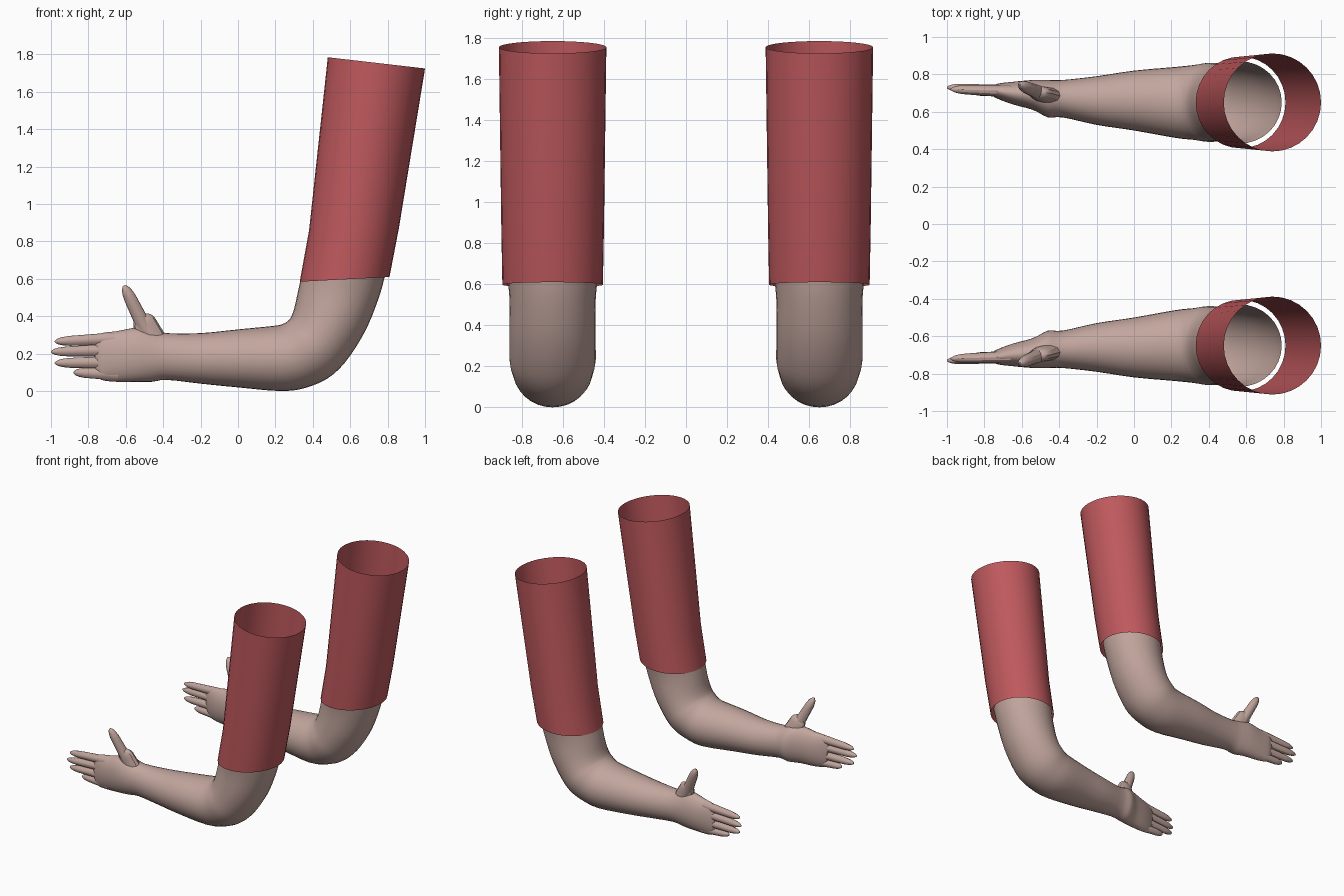
import bpy
import bmesh
from math import cos, sin, pi, sqrt
from mathutils import Vector

cube = bpy.data.objects.get("Cube")
if cube:
    bpy.data.objects.remove(cube, do_unlink=True)


def make_material(name, colour):
    mat = bpy.data.materials.new(name)
    mat.use_nodes = True
    mat.diffuse_color = colour
    mat.node_tree.nodes["Principled BSDF"].inputs["Base Color"].default_value = colour
    return mat


skin = make_material("skin", (0.54, 0.38, 0.34, 1))
cloth = make_material("red cloth", (0.52, 0.10, 0.11, 1))


def refine(rings, steps):
    """Insert smooth in-between sections along a list of sections."""
    rings = [Vector(r) for r in rings]
    result = []
    for i in range(len(rings) - 1):
        before, start = rings[max(i - 1, 0)], rings[i]
        end, after = rings[i + 1], rings[min(i + 2, len(rings) - 1)]
        for step in range(steps):
            t = step / steps
            result.append(start + 0.5 * t * (
                (end - before)
                + t * (2 * before - 5 * start + 4 * end - after)
                + t * t * (3 * start - before - 3 * end + after)))
    return result + [rings[-1]]


def loft(bm, rings, sides, side, close_end=True):
    """Skin oval sections: upper x, z, lower x, z, centre y, half width in y."""
    loops = []
    for ux, uz, lx, lz, yc, half in rings:
        middle = Vector(((ux + lx) / 2, yc, (uz + lz) / 2))
        reach = Vector(((ux - lx) / 2, 0, (uz - lz) / 2))
        loop = []
        for k in range(sides):
            angle = 2 * pi * k / sides
            point = middle + reach * cos(angle) + Vector((0, half * sin(angle), 0))
            loop.append(bm.verts.new((point.x, point.y * side, point.z)))
        loops.append(loop)
    for a, b in zip(loops, loops[1:]):
        for k in range(sides):
            n = (k + 1) % sides
            bm.faces.new((a[k], a[n], b[n], b[k]))
    if close_end:
        bm.faces.new(loops[-1])


def digit(bm, root, tip, thick, width, side, sides=12):
    """Tapered finger with a rounded tip, running from root to tip."""
    root, tip = Vector(root), Vector(tip)
    axis = tip - root
    across = Vector((axis.z, 0, -axis.x)).normalized()
    rings = []
    for t in (0, 0.2, 0.4, 0.6, 0.75, 0.87, 0.94, 0.98, 1):
        cap = sqrt(max(1 - (max(t - 0.75, 0) / 0.25) ** 2, 0.02))
        size = (1 - 0.3 * t) * cap
        centre = root + axis * t
        up, low = centre + across * thick * size, centre - across * thick * size
        rings.append((up.x, up.z, low.x, low.z, centre.y, width * size))
    loft(bm, rings, sides, side)


def finish(name, bm, mat):
    bmesh.ops.recalc_face_normals(bm, faces=bm.faces)
    mesh = bpy.data.meshes.new(name)
    bm.to_mesh(mesh)
    bm.free()
    mesh.materials.append(mat)
    obj = bpy.data.objects.new(name, mesh)
    bpy.context.scene.collection.objects.link(obj)
    bpy.ops.object.select_all(action="DESELECT")
    obj.select_set(True)
    bpy.context.view_layer.objects.active = obj
    bpy.ops.object.shade_smooth_by_angle()


# Sections from the open upper arm, round the elbow, to the knuckles
arm_sections = [
    (0.34, 0.62, 0.79, 0.64, 0.65, 0.22),
    (0.32, 0.53, 0.76, 0.52, 0.65, 0.21),
    (0.30, 0.44, 0.69, 0.34, 0.65, 0.21),
    (0.28, 0.39, 0.60, 0.19, 0.65, 0.21),
    (0.26, 0.37, 0.51, 0.09, 0.65, 0.21),
    (0.24, 0.36, 0.40, 0.03, 0.65, 0.20),
    (0.20, 0.35, 0.25, 0.00, 0.65, 0.19),
    (0.00, 0.33, 0.00, 0.02, 0.66, 0.16),
    (-0.20, 0.31, -0.20, 0.04, 0.66, 0.13),
    (-0.38, 0.31, -0.38, 0.06, 0.67, 0.10),
    (-0.46, 0.33, -0.46, 0.05, 0.67, 0.10),
    (-0.54, 0.34, -0.54, 0.05, 0.69, 0.08),
    (-0.65, 0.32, -0.65, 0.05, 0.70, 0.06),
    (-0.73, 0.31, -0.73, 0.06, 0.71, 0.04),
    (-0.77, 0.28, -0.76, 0.09, 0.71, 0.02),
]

# Open sleeve tube, slightly wider towards the shoulder
sleeve_sections = [
    (0.33, 0.585, 0.81, 0.61, 0.65, 0.245),
    (0.38, 0.86, 0.86, 0.87, 0.65, 0.25),
    (0.48, 1.785, 1.0, 1.725, 0.65, 0.262),
]

# Root and tip of each finger
fingers = [
    ((-0.66, 0.71, 0.28), (-0.98, 0.72, 0.265)),
    ((-0.66, 0.71, 0.22), (-1.0, 0.73, 0.21)),
    ((-0.66, 0.71, 0.155), (-0.98, 0.72, 0.15)),
    ((-0.64, 0.71, 0.09), (-0.88, 0.71, 0.10)),
]

for label, side in (("front", -1), ("back", 1)):
    # Bare arm with hand
    bm = bmesh.new()
    loft(bm, refine(arm_sections, 3), 32, side)
    for root, tip in fingers:
        digit(bm, root, tip, 0.034, 0.032, side)
    # Thumb with a broad base flowing into the hand
    digit(bm, (-0.48, 0.69, 0.30), (-0.61, 0.745, 0.565), 0.043, 0.042, side)
    digit(bm, (-0.45, 0.68, 0.25), (-0.52, 0.705, 0.41), 0.08, 0.05, side)
    finish(label + "_arm", bm, skin)

    # Sleeve
    bm = bmesh.new()
    loft(bm, sleeve_sections, 32, side, close_end=False)
    finish(label + "_sleeve", bm, cloth)
